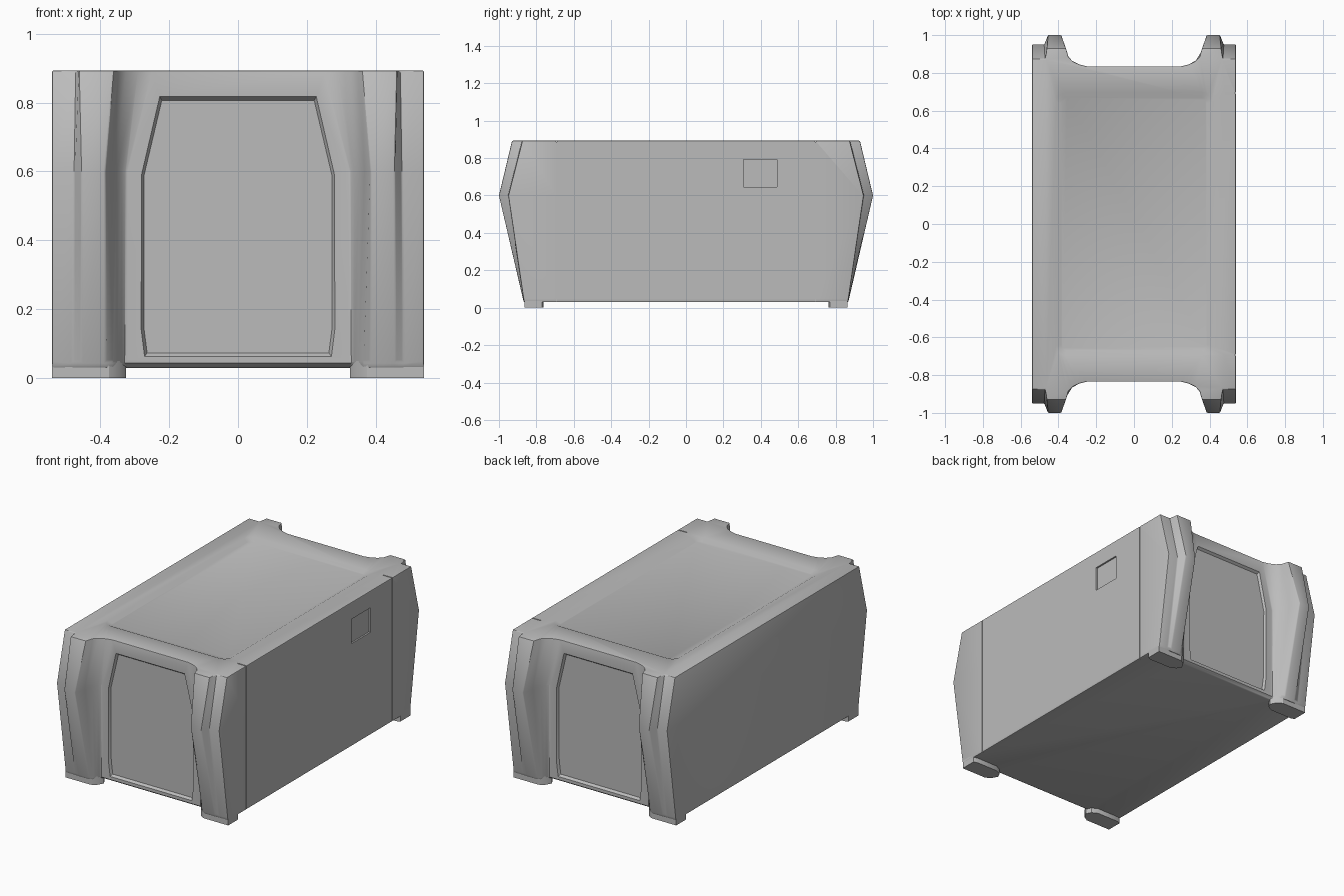
import bpy, bmesh, math

cube = bpy.data.objects.get("Cube")
if cube:
    bpy.data.objects.remove(cube, do_unlink=True)

grey = bpy.data.materials.new("light_grey")
grey.use_nodes = True
grey.diffuse_color = (0.5, 0.5, 0.5, 1)
grey.node_tree.nodes["Principled BSDF"].inputs["Base Color"].default_value = (0.5, 0.5, 0.5, 1)


def loft(name, rings):
    """Solid skinned through rings of equal point count."""
    bm = bmesh.new()
    loops = [[bm.verts.new(p) for p in ring] for ring in rings]
    n = len(loops[0])
    for a, b in zip(loops, loops[1:]):
        for i in range(n):
            j = (i + 1) % n
            bm.faces.new((a[i], a[j], b[j], b[i]))
    bm.faces.new(loops[0][::-1])
    bm.faces.new(loops[-1])
    bmesh.ops.recalc_face_normals(bm, faces=bm.faces)
    mesh = bpy.data.meshes.new(name)
    bm.to_mesh(mesh)
    bm.free()
    mesh.materials.append(grey)
    ob = bpy.data.objects.new(name, mesh)
    bpy.context.collection.objects.link(ob)
    return ob


def apply(ob, mod):
    bpy.context.view_layer.objects.active = ob
    bpy.ops.object.modifier_apply(modifier=mod.name)


def bevel(ob, width, segments=2):
    mod = ob.modifiers.new("bevel", 'BEVEL')
    mod.width, mod.segments = width, segments
    mod.limit_method, mod.angle_limit = 'ANGLE', math.radians(35)
    apply(ob, mod)


def cut(ob, cutter):
    mod = ob.modifiers.new("cut", 'BOOLEAN')
    mod.operation, mod.solver, mod.object = 'DIFFERENCE', 'EXACT', cutter
    apply(ob, mod)
    bpy.data.objects.remove(cutter, do_unlink=True)


def box(name, x0, x1, y0, y1, z0, z1):
    plan = [(x0, y0), (x1, y0), (x1, y1), (x0, y1)]
    return loft(name, [[(x, y, z) for x, y in plan] for z in (z0, z1)])


def smooth(ob):
    bpy.ops.object.select_all(action='DESELECT')
    ob.select_set(True)
    bpy.context.view_layer.objects.active = ob
    bpy.ops.object.shade_smooth_by_angle(angle=math.radians(32))


def mirrored(quarter, z):
    half = quarter + [(-x, y) for x, y in reversed(quarter)]
    return [(x, y, z) for x, y in half + [(-x, -y) for x, y in half]]


# Container shell: quarter plan at each height, from side wall to end panel
TOP, WAIST, BASE = 0.893, 0.6, 0.03
top = [(.54, .875), (.47, .875), (.462, .93), (.36, .93), (.347, .885),
       (.325, .862), (.29, .845), (.25, .835)]
waist = [(.54, .95), (.475, .95), (.455, 1), (.385, 1), (.367, .93),
         (.352, .88), (.338, .85), (.325, .83)]
low = [(.54, .869), (.48, .869), (.455, .871), (.385, .871), (.365, .862),
       (.35, .848), (.337, .835), (.325, .826)]
base = [(x, y - .004) for x, y in low[:-2]] + [(.337, .82), (.325, .808)]
shell = loft("container_shell", [mirrored(base, BASE), mirrored(low, .048),
                                 mirrored(waist, WAIST), mirrored(top, TOP)])
bevel(shell, .005)

# Recessed doors on both ends
door = [(.272, .062), (.282, .14), (.282, .59), (.228, .818)]
outline = door + [(-x, z) for x, z in reversed(door)]
for s in (-1, 1):
    def ring(offset, scale):
        return [(x * scale, s * (.825 + .01 * z + offset), .44 + (z - .44) * scale)
                for x, z in outline]
    cut(shell, loft("door_cutter", [ring(-.014, .97), ring(.002, 1), ring(.03, 1)]))


# Shallow recess in the roof with rounded corners
def rounded(hx, hy, r, z):
    pts = []
    for k in range(4):
        cx = (hx - r) * (1 if k in (0, 3) else -1)
        cy = (hy - r) * (1 if k < 2 else -1)
        for i in range(6):
            a = math.pi / 2 * (k + i / 5)
            pts.append((cx + r * math.cos(a), cy + r * math.sin(a), z))
    return pts


cut(shell, loft("roof_cutter", [rounded(.385, .668, .03, TOP - .014),
                                rounded(.412, .695, .05, TOP),
                                rounded(.412, .695, .05, TOP + .05)]))

# Seams and square hatch on the left wall
for y in (-.693, .693):
    cut(shell, box("seam_cutter", .534, .6, y - .003, y + .003, 0, 1))
    cut(shell, box("roof_seam_cutter", .48, .6, y - .003, y + .003, TOP - .006, 1))
cut(shell, box("hatch_cutter", .53, .6, .308, .486, .645, .792))
smooth(shell)

# Four corner feet
foot = [(.54, .77), (.54, .864), (.375, .864), (.345, .845), (.325, .81),
        (.34, .78), (.375, .762), (.52, .762)]
for sx, side in ((1, "left"), (-1, "right")):
    for sy, end in ((-1, "front"), (1, "back")):
        ob = loft(f"{end}_{side}_foot",
                  [[(sx * x, sy * y, z) for x, y in foot] for z in (0, .05)])
        smooth(ob)
